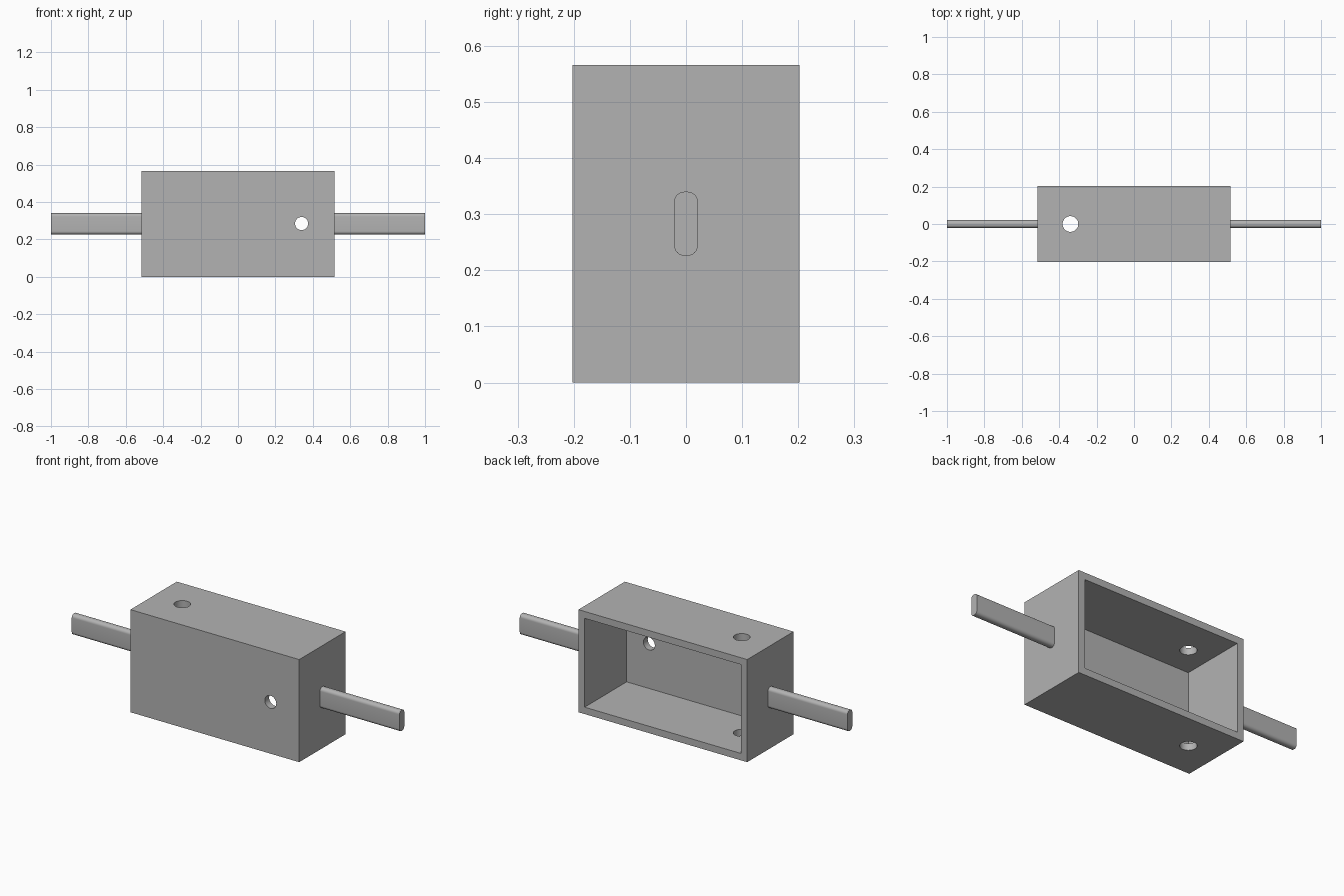
import bpy
import bmesh
from math import pi, radians
from mathutils import Matrix, Vector

cube = bpy.data.objects.get("Cube")
if cube:
    bpy.data.objects.remove(cube, do_unlink=True)

HALF_X, HALF_Y, HEIGHT, WALL = 0.515, 0.202, 0.566, 0.038
MID_Z = HEIGHT / 2

grey = bpy.data.materials.new("plain grey")
grey.use_nodes = True
colour = (0.45, 0.45, 0.45, 1)
grey.diffuse_color = colour
grey.node_tree.nodes["Principled BSDF"].inputs["Base Color"].default_value = colour


def finish(bm, name):
    mesh = bpy.data.meshes.new(name)
    bm.to_mesh(mesh)
    bm.free()
    mesh.materials.append(grey)
    obj = bpy.data.objects.new(name, mesh)
    bpy.context.collection.objects.link(obj)
    return obj


def box(name, low, high, round_x=0):
    """Box between two corners, optionally rounded along its x edges."""
    low, high = Vector(low), Vector(high)
    bm = bmesh.new()
    bmesh.ops.create_cube(bm, size=1)
    bmesh.ops.scale(bm, vec=high - low, verts=bm.verts)
    bmesh.ops.translate(bm, vec=(low + high) / 2, verts=bm.verts)
    if round_x:
        edges = [e for e in bm.edges
                 if abs(e.verts[0].co.x - e.verts[1].co.x) > 0.01]
        bmesh.ops.bevel(bm, geom=edges, offset=round_x, segments=8,
                        profile=0.5, affect='EDGES')
    return finish(bm, name)


def drill(name, centre, radius, depth, axis=None):
    bm = bmesh.new()
    turn = Matrix.Rotation(pi / 2, 4, axis) if axis else Matrix()
    bmesh.ops.create_cone(bm, cap_ends=True, segments=48, radius1=radius,
                          radius2=radius, depth=depth,
                          matrix=Matrix.Translation(centre) @ turn)
    return finish(bm, name)


def activate(obj):
    bpy.ops.object.select_all(action='DESELECT')
    obj.select_set(True)
    bpy.context.view_layer.objects.active = obj


def cut(target, cutter):
    cutter.hide_render = True
    mod = target.modifiers.new("cut", 'BOOLEAN')
    mod.operation, mod.solver, mod.object = 'DIFFERENCE', 'EXACT', cutter
    activate(target)
    bpy.ops.object.modifier_apply(modifier=mod.name)
    bpy.data.objects.remove(cutter, do_unlink=True)


# Housing: hollow box, open at the back
housing = box("housing", (-HALF_X, -HALF_Y, 0), (HALF_X, HALF_Y, HEIGHT))
cut(housing, box("cavity", (WALL - HALF_X, WALL - HALF_Y, WALL),
                 (HALF_X - WALL, HALF_Y + 0.1, HEIGHT - WALL)))

# Hole through the front wall, and one through both top and bottom
cut(housing, drill("front_hole", (0.34, -HALF_Y, 0.285), 0.035, 0.2, 'X'))
cut(housing, drill("vertical_hole", (-0.34, 0, MID_Z), 0.042, 1))

# Rounded flat bars on the two ends
parts = [housing]
for side, x0, x1 in (("left", HALF_X, 1), ("right", -1, -HALF_X)):
    parts.append(box(side + "_bar", (x0, -0.021, MID_Z - 0.057),
                     (x1, 0.021, MID_Z + 0.057), round_x=0.018))

for part in parts:
    activate(part)
    bpy.ops.object.shade_smooth_by_angle(angle=radians(30))
